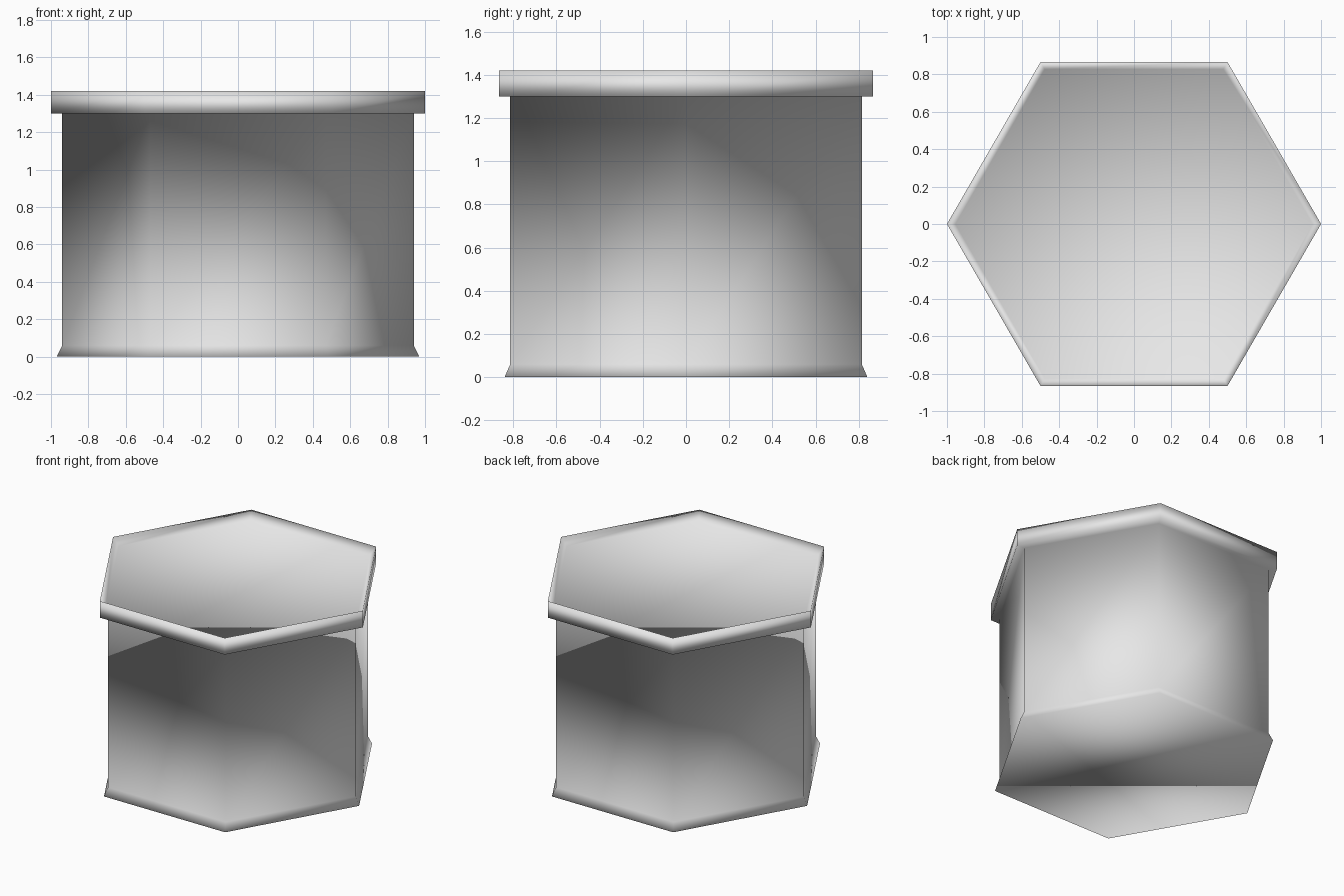
import bpy
import bmesh
import math

SIDES = 6

cube = bpy.data.objects.get("Cube")
if cube:
    bpy.data.objects.remove(cube, do_unlink=True)

# Single plain grey
grey = bpy.data.materials.new("light_grey")
grey.use_nodes = True
grey.diffuse_color = (0.8, 0.8, 0.8, 1)
grey.node_tree.nodes["Principled BSDF"].inputs["Base Color"].default_value = grey.diffuse_color

# Corner radius and height: flared foot, wall, overhanging rim, shallow tray
profile = [
    (0.97, 0.0),
    (0.94, 0.06),
    (0.94, 1.30),
    (1.0, 1.30),
    (1.0, 1.42),
    (0.955, 1.365),
]


def ring(bm, radius, z):
    return [bm.verts.new((radius * math.cos(math.tau * i / SIDES),
                          radius * math.sin(math.tau * i / SIDES), z))
            for i in range(SIDES)]


bm = bmesh.new()
rings = [ring(bm, r, z) for r, z in profile]

# Side bands between neighbouring rings
for low, high in zip(rings, rings[1:]):
    for i in range(SIDES):
        j = (i + 1) % SIDES
        bm.faces.new((low[i], low[j], high[j], high[i]))

# Underside and tray floor
bm.faces.new(rings[0][::-1])
bm.faces.new(rings[-1])

# Smooth shading runs across every edge
for face in bm.faces:
    face.smooth = True

mesh = bpy.data.meshes.new("hexagonal_pedestal")
bm.to_mesh(mesh)
bm.free()
mesh.materials.append(grey)
pedestal = bpy.data.objects.new("hexagonal_pedestal", mesh)
bpy.context.collection.objects.link(pedestal)
